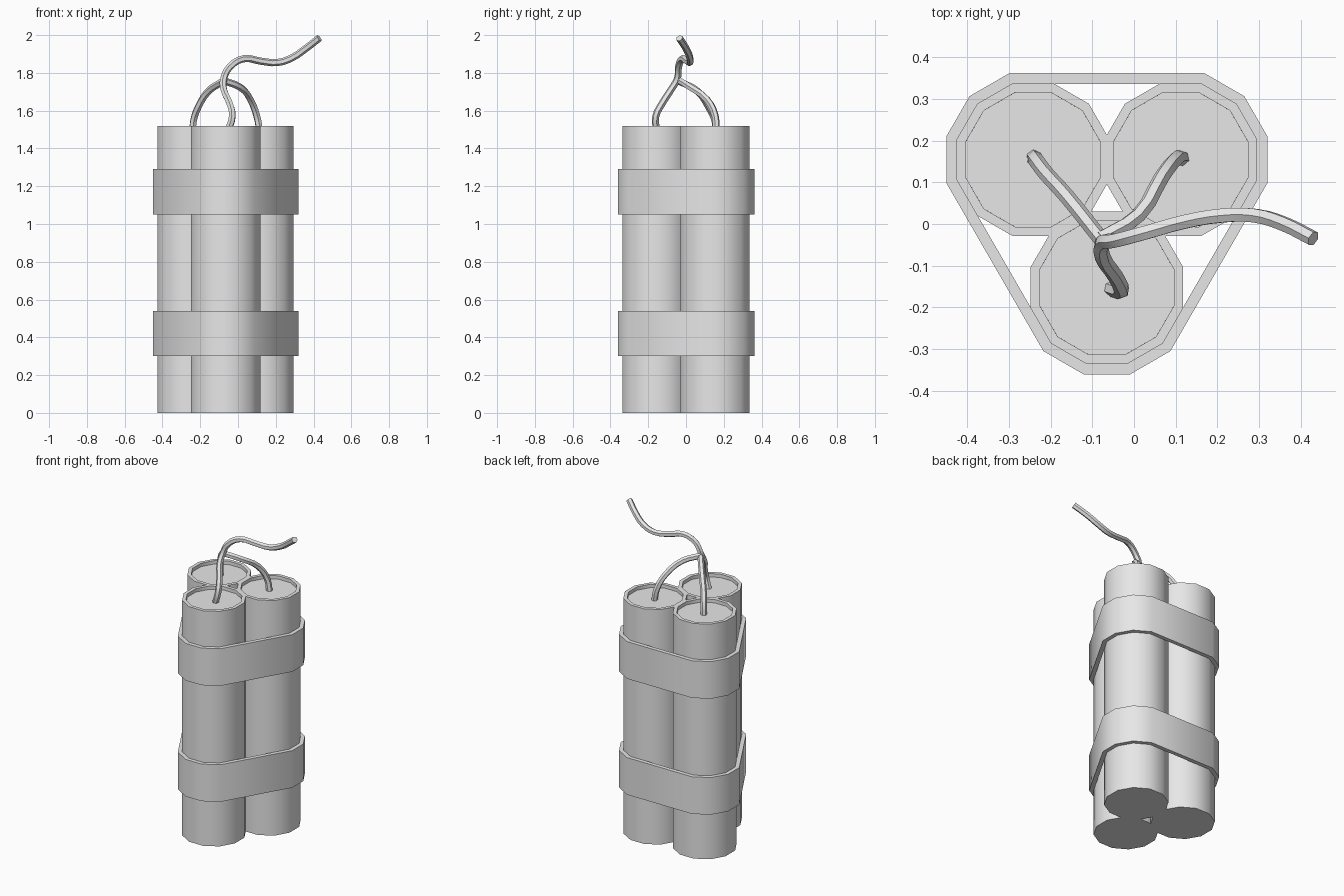
import bpy
import bmesh
import math
from mathutils import Vector

default = bpy.data.objects.get("Cube")
if default:
    bpy.data.objects.remove(default, do_unlink=True)

# One plain grey for everything
grey = bpy.data.materials.new("plain_grey")
grey.use_nodes = True
grey.diffuse_color = (0.8, 0.8, 0.8, 1)
grey.node_tree.nodes["Principled BSDF"].inputs["Base Color"].default_value = (0.8, 0.8, 0.8, 1)

SIDES = 12
FLAT = 1 / math.cos(math.pi / SIDES)      # flat-to-flat radius -> corner radius
CENTRE = Vector((-0.065, 0.052))
SPREAD = 0.2045
DIRECTIONS = {"left": 30, "right": 150, "front": 270}


def polar(centre, radius, degrees):
    a = math.radians(degrees)
    return centre + radius * Vector((math.cos(a), math.sin(a)))


def smooth(obj):
    bpy.ops.object.select_all(action="DESELECT")
    obj.select_set(True)
    bpy.context.view_layer.objects.active = obj
    bpy.ops.object.shade_smooth_by_angle(angle=math.radians(40))


def finish(bm, name):
    bmesh.ops.recalc_face_normals(bm, faces=bm.faces)
    mesh = bpy.data.meshes.new(name)
    bm.to_mesh(mesh)
    bm.free()
    mesh.materials.append(grey)
    obj = bpy.data.objects.new(name, mesh)
    bpy.context.collection.objects.link(obj)
    smooth(obj)


def make_stick(name, centre, radius=0.183, height=1.52, rim=0.022, recess=0.022):
    bm = bmesh.new()
    ring = [polar(centre, radius * FLAT, 15 + 30 * i) for i in range(SIDES)]
    base = bm.faces.new([bm.verts.new((p.x, p.y, 0)) for p in ring])
    side = bmesh.ops.extrude_face_region(bm, geom=[base], use_keep_orig=True)["geom"]
    top = [g for g in side if isinstance(g, bmesh.types.BMFace)][0]
    bmesh.ops.translate(bm, verts=top.verts, vec=(0, 0, height))
    bmesh.ops.recalc_face_normals(bm, faces=bm.faces)
    # Raised rim around a sunken end cap
    bmesh.ops.inset_region(bm, faces=[top], thickness=rim, use_even_offset=True)
    bmesh.ops.inset_region(bm, faces=[top], thickness=0.0001, use_even_offset=True)
    bmesh.ops.translate(bm, verts=top.verts, vec=(0, 0, -recess))
    finish(bm, name)


def band_outline(radius):
    return [polar(polar(CENTRE, SPREAD, d), radius * FLAT, d + turn)
            for d in DIRECTIONS.values() for turn in (-45, -15, 15, 45)]


def make_band(name, low, high):
    bm = bmesh.new()
    loops = [[bm.verts.new((p.x, p.y, z)) for p in band_outline(r)]
             for r, z in ((0.208, low), (0.208, high), (0.182, high), (0.182, low))]
    count = len(loops[0])
    for k in range(4):
        a, b = loops[k], loops[(k + 1) % 4]
        for i in range(count):
            j = (i + 1) % count
            bm.faces.new((a[i], a[j], b[j], b[i]))
    finish(bm, name)


def make_fuse(name, points):
    curve = bpy.data.curves.new(name, "CURVE")
    curve.dimensions = "3D"
    curve.bevel_depth = 0.019
    curve.bevel_resolution = 1
    curve.resolution_u = 3
    curve.use_fill_caps = True
    spline = curve.splines.new("BEZIER")
    spline.bezier_points.add(len(points) - 1)
    for knot, p in zip(spline.bezier_points, points):
        knot.co = p
        knot.handle_left_type = knot.handle_right_type = "AUTO"
    curve.materials.append(grey)
    obj = bpy.data.objects.new(name, curve)
    bpy.context.collection.objects.link(obj)
    bpy.ops.object.select_all(action="DESELECT")
    obj.select_set(True)
    bpy.context.view_layer.objects.active = obj
    bpy.ops.object.convert(target="MESH")
    smooth(bpy.context.view_layer.objects.active)


# Three sticks in a triangle
for side_name, angle in DIRECTIONS.items():
    make_stick(side_name + "_stick", polar(CENTRE, SPREAD, angle))

# Two straps around the bundle
make_band("lower_band", 0.30, 0.54)
make_band("upper_band", 1.05, 1.29)

# Side fuses joining the long one
make_fuse("right_fuse", [(-0.24, 0.16, 1.49), (-0.235, 0.153, 1.55), (-0.21, 0.12, 1.62),
                         (-0.16, 0.065, 1.70), (-0.08, -0.035, 1.755)])
make_fuse("left_fuse", [(0.115, 0.158, 1.49), (0.10, 0.155, 1.57), (0.065, 0.11, 1.66),
                        (0.01, 0.02, 1.725), (-0.08, -0.035, 1.76)])
make_fuse("long_fuse", [(-0.055, -0.155, 1.49), (-0.03, -0.16, 1.57), (-0.045, -0.125, 1.64),
                        (-0.075, -0.08, 1.71), (-0.075, -0.045, 1.77), (-0.045, -0.04, 1.83),
                        (0.03, -0.02, 1.875), (0.12, 0.005, 1.862), (0.21, 0.02, 1.855),
                        (0.29, 0.02, 1.882), (0.36, 0.0, 1.93), (0.43, -0.035, 1.984)])
